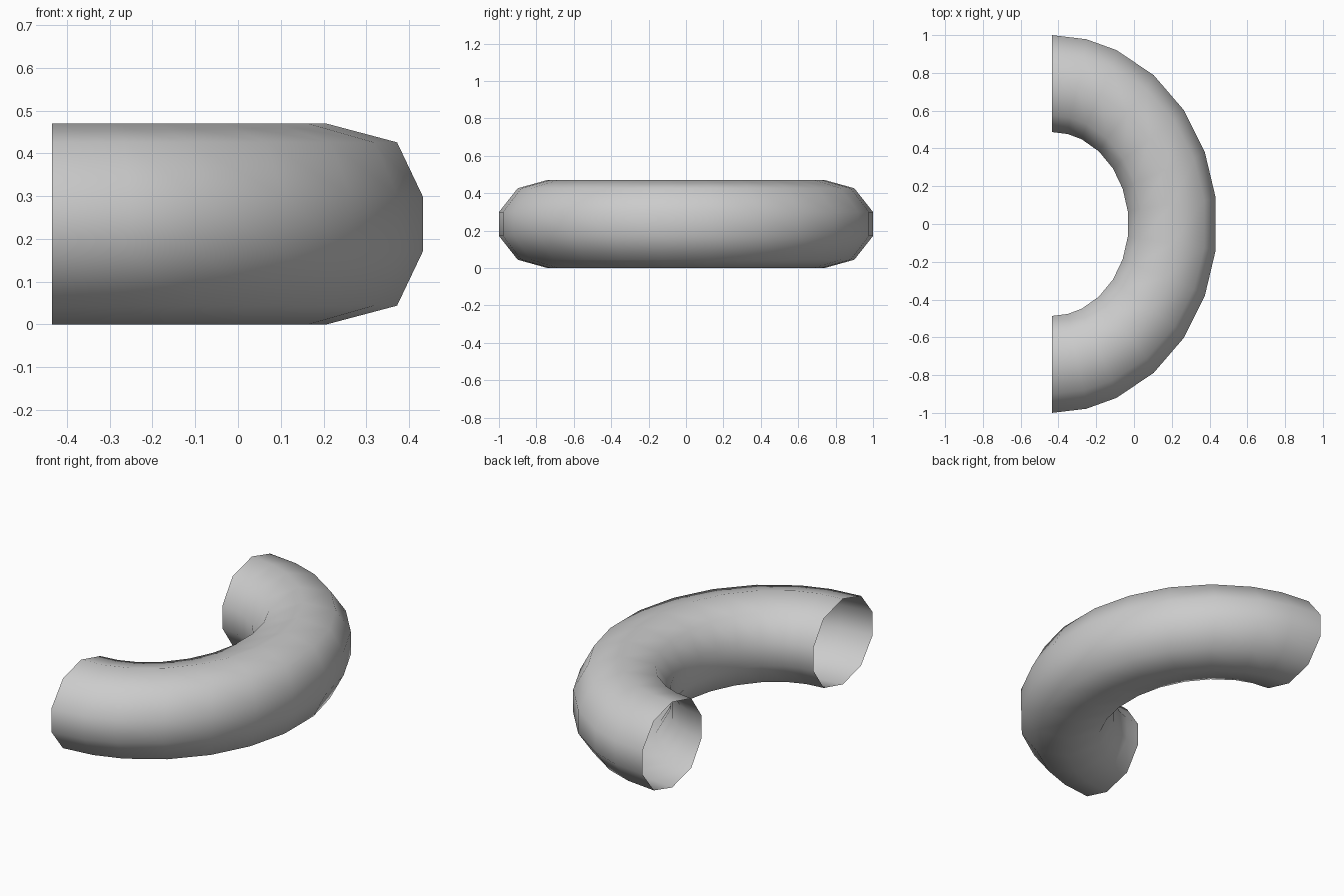
import bpy, bmesh, math

cube = bpy.data.objects.get("Cube")
if cube:
    bpy.data.objects.remove(cube)

# Plain grey material
grey = bpy.data.materials.new("plain_grey")
grey.use_nodes = True
colour = (0.6, 0.6, 0.6, 1)
grey.diffuse_color = colour
grey.node_tree.nodes["Principled BSDF"].inputs["Base Color"].default_value = colour

END_X = -0.435
MID_Z = 0.235

# Ten-sided cross-section, upper half from outside to inside:
# reach along x at the bend, reach along y at the ends, height from the middle
upper = [(0.876, 1.0, 0.064), (0.815, 0.90, 0.191), (0.648, 0.742, MID_Z),
         (0.475, 0.575, 0.191), (0.406, 0.487, 0.064)]
section = upper + [(a, b, -h) for a, b, h in reversed(upper)]

# Ring angles along half of the bend, mirrored for the other half
half = [0, 12, 23, 38, 53, 67.5, 82]
angles = [math.radians(t) for t in half + [180 - t for t in reversed(half)]]

# Open curved tube
bm = bmesh.new()
rings = [[bm.verts.new((END_X + a * math.sin(t), b * math.cos(t), MID_Z + h))
          for a, b, h in section] for t in angles]
for r, s in zip(rings, rings[1:]):
    for i in range(len(section)):
        j = (i + 1) % len(section)
        bm.faces.new((r[i], r[j], s[j], s[i]))
bm.normal_update()

# Make the outside face outwards
outer = max(bm.faces, key=lambda f: f.calc_center_median().x)
if outer.normal.x < 0:
    bmesh.ops.reverse_faces(bm, faces=bm.faces[:])
for f in bm.faces:
    f.smooth = True

mesh = bpy.data.meshes.new("curved_tube")
bm.to_mesh(mesh)
bm.free()
mesh.materials.append(grey)
tube = bpy.data.objects.new("curved_tube", mesh)
bpy.context.collection.objects.link(tube)
